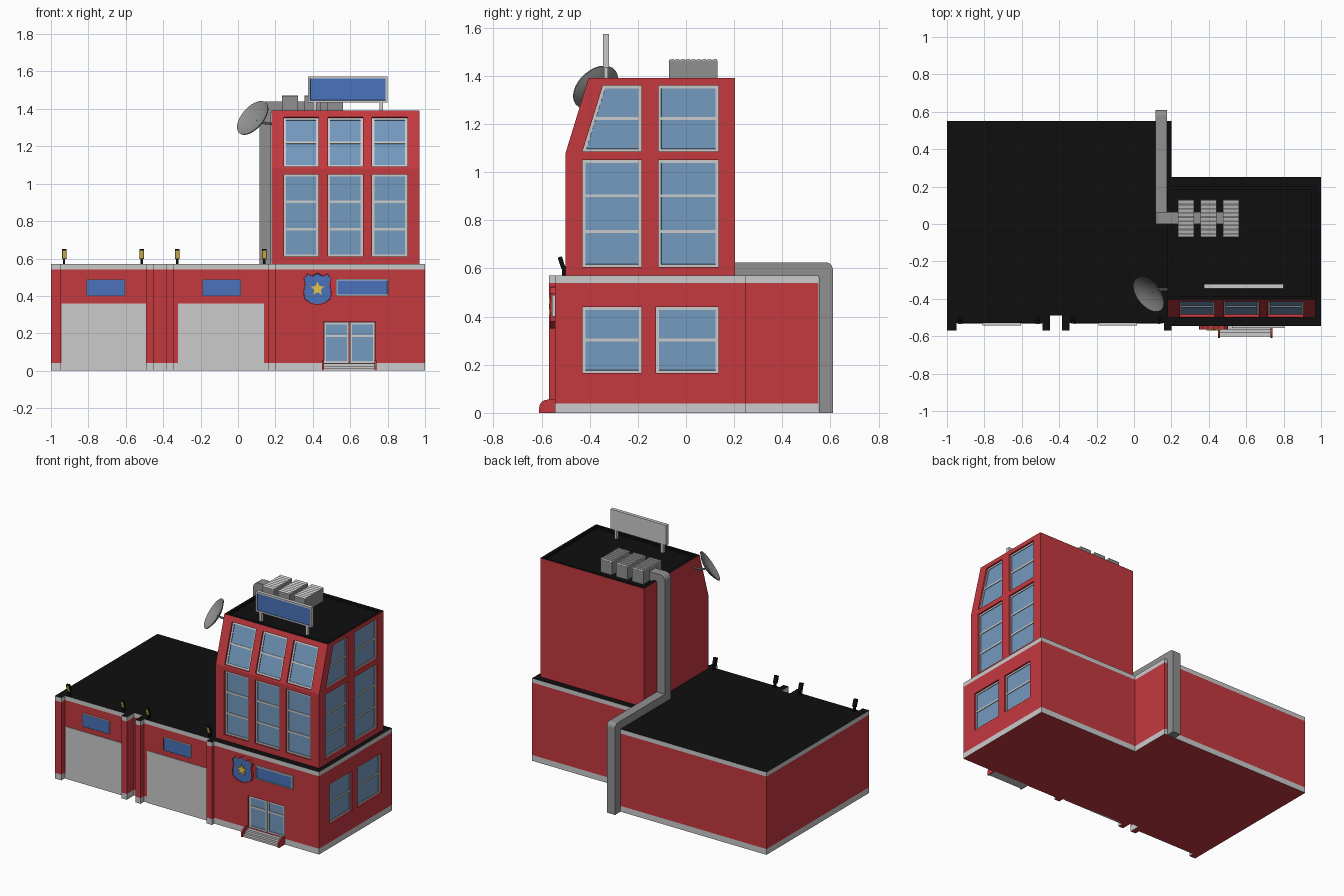
import bpy, bmesh, math
from mathutils import Vector, Matrix

if "Cube" in bpy.data.objects:
    bpy.data.objects.remove(bpy.data.objects["Cube"])

def material(name, c):
    m = bpy.data.materials.new(name)
    m.diffuse_color = (*c, 1)
    m.use_nodes = True
    m.node_tree.nodes["Principled BSDF"].inputs["Base Color"].default_value = m.diffuse_color
    return m

RED = material("red_wall", (0.56, 0.041, 0.051))
TRIM = material("light_grey", (0.70, 0.70, 0.69))
DUCT = material("mid_grey", (0.28, 0.28, 0.28))
BLACK = material("black_roof", (0.0045, 0.0045, 0.0045))
BLUE = material("sign_blue", (0.068, 0.17, 0.50))
GLASS = material("glass", (0.175, 0.325, 0.52))
YELLOW = material("yellow", (0.80, 0.56, 0.07))

def plane(o, u, v):
    """Matrix of a drawing plane: u right, v up, w outward."""
    u, v = Vector(u).normalized(), Vector(v).normalized()
    m = Matrix((u, v, u.cross(v))).transposed().to_4x4()
    m.translation = o
    return m

TOP = Matrix.Identity(4)
def front(y): return plane((0, y, 0), (1, 0, 0), (0, 0, 1))
def right(x): return plane((x, 0, 0), (0, 1, 0), (0, 0, 1))

def finish(name, bm, mats):
    me = bpy.data.meshes.new(name)
    bm.to_mesh(me)
    bm.free()
    for m in mats:
        me.materials.append(m)
    ob = bpy.data.objects.new(name, me)
    bpy.context.collection.objects.link(ob)
    return ob

def add_prism(bm, pts, ws, M, bands=None, caps=(0, 0)):
    rings = [[bm.verts.new(M @ Vector((u, v, w))) for u, v in pts] for w in ws]
    n = len(pts)
    for k in range(len(ws) - 1):
        for i in range(n):
            j = (i + 1) % n
            f = bm.faces.new((rings[k][i], rings[k][j], rings[k + 1][j], rings[k + 1][i]))
            f.material_index = bands[k] if bands else 0
    bot, top = bm.faces.new(rings[0]), bm.faces.new(rings[-1])
    bot.material_index, top.material_index = caps
    bmesh.ops.recalc_face_normals(bm, faces=bm.faces)
    bm.normal_update()
    return top

def sink(bm, face, border, depth, index):
    """Inset a face and push its middle inward."""
    bmesh.ops.inset_individual(bm, faces=[face], thickness=border, use_even_offset=True)
    face.material_index = index
    bm.normal_update()
    bmesh.ops.inset_individual(bm, faces=[face], thickness=0.0005, depth=-depth)

def prism(name, pts, ws, M, mats, bands=None, caps=(0, 0)):
    bm = bmesh.new()
    add_prism(bm, pts, ws, M, bands, caps)
    return finish(name, bm, mats)

def rect(u0, u1, v0, v1):
    return [(u0, v0), (u1, v0), (u1, v1), (u0, v1)]

def box(name, x, y, z, mat):
    return prism(name, rect(*x, *y), z, TOP, [mat])

def panel(name, pts, ws, M, inner, border=0.012, depth=0.004, outer=TRIM):
    bm = bmesh.new()
    sink(bm, add_prism(bm, pts, ws, M), border, depth, 1)
    return finish(name, bm, [outer, inner])

def window(name, M, l0, r, v0, v1, rows, cuts, l1=None):
    """Recessed framed window; l1 is the top left corner if it leans."""
    l1 = l0 if l1 is None else l1
    pts = [(l0, v0), (r, v0), (r, v1), (l1, v1)]
    cuts.append((pts, M))
    panel(name, pts, (-0.03, -0.012), M, GLASS)
    for i in range(1, rows):
        v = v0 + (v1 - v0) * i / rows
        l = l0 + (l1 - l0) * i / rows
        prism(name + "_bar", rect(l + 0.008, r - 0.008, v - 0.006, v + 0.006), (-0.02, -0.011), M, [TRIM])

def cut(body, cuts):
    bm = bmesh.new()
    for pts, M in cuts:
        add_prism(bm, pts, (-0.026, 0.02), M)
    cutter = finish("cutter", bm, [RED])
    cutter.hide_render = True
    mod = body.modifiers.new("openings", 'BOOLEAN')
    mod.object, mod.operation, mod.solver = cutter, 'DIFFERENCE', 'EXACT'
    bpy.context.view_layer.objects.active = body
    bpy.ops.object.modifier_apply(modifier=mod.name)
    bpy.data.objects.remove(cutter)

def tube(name, p0, p1, r, mat):
    p0, p1 = Vector(p0), Vector(p1)
    d = p1 - p0
    M = d.to_track_quat('Z', 'Y').to_matrix().to_4x4()
    M.translation = p0
    ring = [(r * math.cos(a * math.pi / 4), r * math.sin(a * math.pi / 4)) for a in range(8)]
    return prism(name, ring, (0, d.length), M, [mat])

def arc(cx, cy, r, a0, a1, n=5):
    return [(cx + r * math.cos(math.radians(a0 + (a1 - a0) * i / n)),
             cy + r * math.sin(math.radians(a0 + (a1 - a0) * i / n))) for i in range(n + 1)]

# Ground floor: L-shaped outline with pillars, grey bands and black roof
outline = [(-1, -.57), (-.95, -.57), (-.95, -.53), (-.49, -.53), (-.49, -.57), (-.45, -.57),
           (-.45, -.49), (-.385, -.49), (-.385, -.57), (-.345, -.57), (-.345, -.53), (.16, -.53),
           (.16, -.57), (.2, -.57), (.2, -.545), (1, -.545), (1, .25), (.2, .25), (.2, .55), (-1, .55)]
base = prism("ground_floor", outline, (0, .04, .54, .57), TOP, [RED, TRIM, BLACK], (1, 0, 1), (0, 2))
cuts = []
for y0, y1 in ((-.43, -.185), (-.125, .135)):
    window("ground_side_window", right(1), y0, y1, .165, .44, 2, cuts)

# Entrance doors
wing = front(-.545)
cuts.append((rect(.457, .735, .04, .262), wing))
for x0, x1 in ((.459, .594), (.598, .733)):
    panel("entrance_door", rect(x0, x1, .04, .26), (-.03, -.012), wing, GLASS)
    prism("entrance_door_bar", rect(x0 + .008, x1 - .008, .18, .192), (-.02, -.011), wing, [TRIM])
cut(base, cuts)

# Tower with leaning upper front and sunken roof
tower = prism("tower", [(-.5, .57), (.203, .57), (.203, 1.39), (-.405, 1.39), (-.5, 1.08)],
              (.18, .97), right(0), [RED, BLACK])
bm = bmesh.new()
bm.from_mesh(tower.data)
bm.faces.ensure_lookup_table()
roof = max(bm.faces, key=lambda f: f.calc_center_median().z)
roof.material_index = 1
sink(bm, roof, .02, .015, 1)
bm.to_mesh(tower.data)
bm.free()
cuts = []
slope = plane((0, -.5, 1.08), (1, 0, 0), (0, .095, .31))
for x0, x1 in ((.245, .43), (.48, .668), (.717, .905)):
    window("tower_front_window", front(-.5), x0, x1, .61, 1.05, 3, cuts)
    window("tower_slope_window", slope, x0, x1, .012, .288, 2, cuts)
for y0, y1, lean in ((-.43, -.185, .085), (-.115, .135, 0)):
    window("tower_side_window", right(.97), y0, y1, .605, 1.05, 3, cuts)
    window("tower_upper_side_window", right(.97), y0, y1, 1.085, 1.36, 2, cuts, y0 + lean)
cut(tower, cuts)

# Garage doors and blank signs above them
garage = front(-.53)
for x0, x1, s in ((-.945, -.492, -.81), (-.32, .14, -.19)):
    prism("garage_door", rect(x0, x1, 0, .36), (-.01, .004), garage, [TRIM])
    panel("garage_sign", rect(s, s + .205, .40, .487), (-.01, .012), garage, BLUE, .002, .001)

# Shield plaque with star, and wall sign
half = [(.03, .51), (.055, .52), (.075, .495), (.068, .46), (.077, .42), (.07, .38), (.04, .36)]
shield = [(0, .525)] + half + [(0, .35)] + [(-u, v) for u, v in reversed(half)]
panel("shield_plaque", [(.425 + u, v) for u, v in shield], (-.01, .02), wing, BLUE, .005, .003, RED)
star = [(.425 + r * math.sin(i * math.pi / 5), .438 + r * math.cos(i * math.pi / 5))
        for i in range(10) for r in [(.04, .018)[i % 2]]]
prism("plaque_star", star, (.01, .024), wing, [YELLOW])
panel("wall_sign", rect(.525, .805, .40, .49), (-.01, .012), wing, BLUE, .007, .003)

# Front steps between red cheeks
for i in range(3):
    box("step", (.458, .732), (-.602 + .019 * i, -.54), (.013 * i, .013 * (i + 1)), TRIM)
cheek = [(-.54, 0), (-.61, 0), (-.61, .02)] + arc(-.575, .02, .035, 180, 90) + [(-.54, .055)]
for x in (.45, .73):
    prism("step_cheek", cheek, (x, x + .01), right(0), [RED])

# Floodlights along the garage roof edge
for x in (-.93, -.515, -.325, .14):
    box("floodlight_stem", (x - .006, x + .006), (-.515, -.5), (.565, .61), BLACK)
    M = plane((x, -.508, .6), (1, 0, 0), (0, -.3, .94))
    panel("floodlight", rect(-.012, .012, 0, .05), (-.008, .01), M, YELLOW, .002, .001, BLACK)

# Roof sign on two posts
roof_sign = front(-.32)
panel("roof_sign", rect(.375, .80, 1.435, 1.573), (0, .024), roof_sign, BLUE, .011, .003)
for x in (.41, .765):
    box("roof_sign_post", (x - .009, x + .009), (-.341, -.323), (1.37, 1.44), TRIM)

# Air units with ridged tops
for x in (.235, .355, .475):
    box("air_unit", (x, x + .087), (-.07, .13), (1.37, 1.464), DUCT)
    teeth = [(-.07, 1.46)]
    for i in range(9):
        y = -.07 + i * .2 / 9
        teeth += [(y, 1.466), (y + .017, 1.471), (y + .0205, 1.466)]
    prism("air_unit_slats", teeth + [(.13, 1.46)], (x, x + .087), right(0), [TRIM])

# Duct down the tower, across the low roof and down the back wall
upper = [(.5, 1.38), (.5, 1.44)] + arc(.155, 1.40, .04, 90, 180) + [(.115, .575), (.177, .575), (.177, 1.38)]
prism("upper_duct", upper, (-.065, 0), front(0), [DUCT])
lower = [(0, .565), (0, .625)] + arc(.58, .595, .03, 90, 0) + [(.61, 0), (.552, 0), (.552, .565)]
prism("lower_duct", lower, (.115, .177), right(0), [DUCT])

# Satellite dish on an arm
bm = bmesh.new()
R, D, T = .108, .03, .005
prof = [(R * i / 6, D * (i / 6) ** 2 - D) for i in range(7)]
prof += [(r, z - T) for r, z in reversed(prof)]
vs = [bm.verts.new((r, 0, z)) for r, z in prof]
es = [bm.edges.new(p) for p in zip(vs, vs[1:])]
bmesh.ops.spin(bm, geom=vs + es, axis=(0, 0, 1), cent=(0, 0, 0), angle=2 * math.pi, steps=28)
bmesh.ops.remove_doubles(bm, verts=bm.verts, dist=1e-5)
bmesh.ops.dissolve_degenerate(bm, edges=bm.edges, dist=1e-6)
bmesh.ops.recalc_face_normals(bm, faces=bm.faces)
dish = finish("satellite_dish", bm, [DUCT])
n = Vector((-.644, -.52, .56)).normalized()
c = Vector((.077, -.377, 1.353))
dish.matrix_world = Matrix.Translation(c) @ n.to_track_quat('Z', 'Y').to_matrix().to_4x4()
bpy.ops.object.select_all(action='DESELECT')
dish.select_set(True)
bpy.context.view_layer.objects.active = dish
bpy.ops.object.shade_smooth_by_angle(angle=math.radians(40))
tube("dish_arm", c - n * .03, (.125, -.35, 1.325), .007, DUCT)
tube("dish_bracket", (.12, -.35, 1.327), (.19, -.35, 1.32), .007, DUCT)
